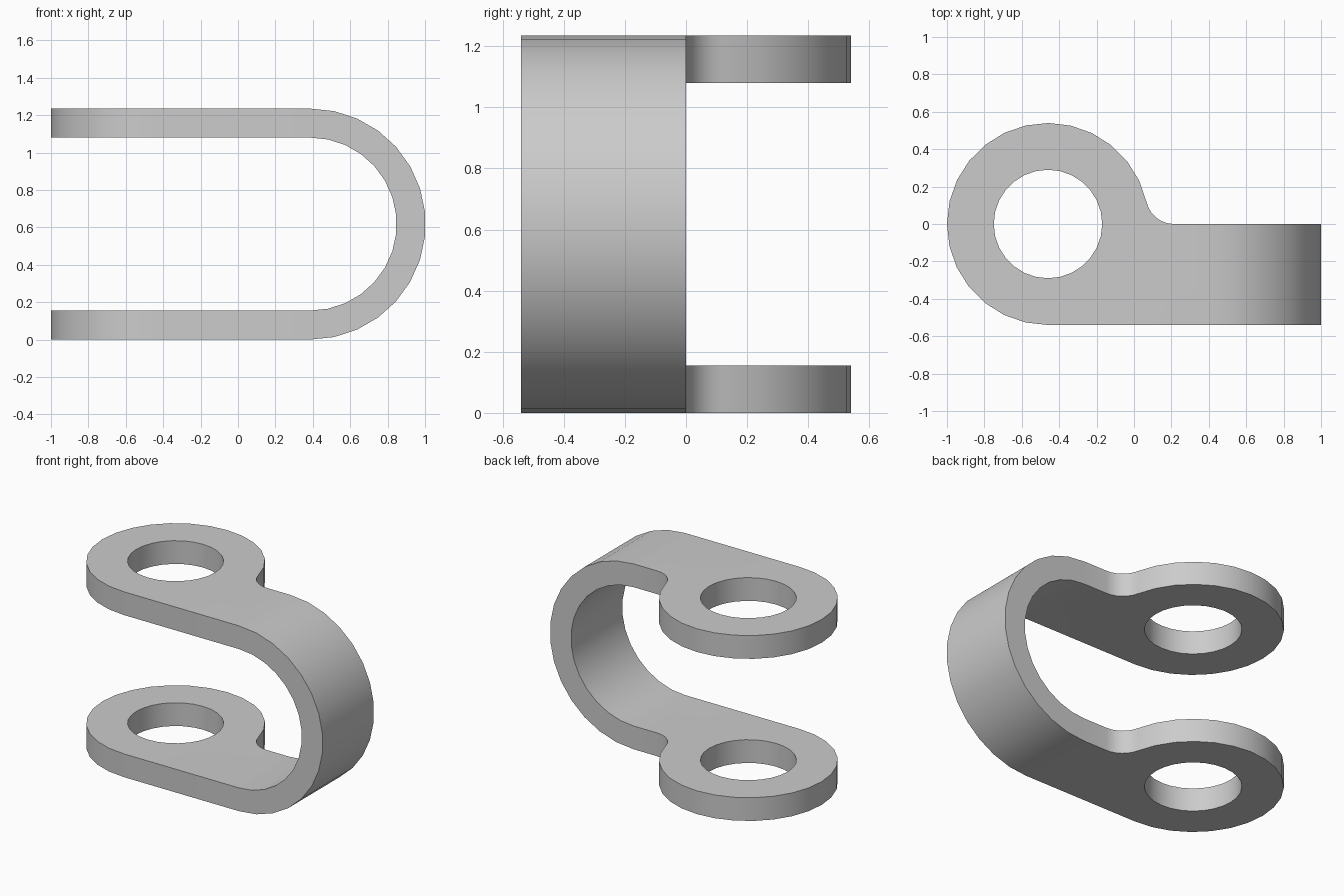
import bpy, bmesh
from math import sin, cos, radians, sqrt, atan2, degrees

cube = bpy.data.objects.get("Cube")
if cube:
    bpy.data.objects.remove(cube)

# Main dimensions
HEIGHT, THICK = 1.235, 0.155
RING_X, RING_R, HOLE_R = -0.46, 0.54, 0.29
FILLET_R = 0.15
BEND_R = HEIGHT / 2
BEND_STEPS = 15
BEND_X = 1 - BEND_R * cos(radians(90 / BEND_STEPS))


def arc(cx, cy, r, start, end, steps):
    angles = [radians(start + (end - start) * i / steps) for i in range(steps + 1)]
    return [(cx + r * cos(a), cy + r * sin(a)) for a in angles]


# Plate outline: ring edge, fillet into the straight arm, open arm end
fillet_x = RING_X + sqrt((RING_R + FILLET_R) ** 2 - FILLET_R ** 2)
touch = degrees(atan2(FILLET_R, fillet_x - RING_X))
outline = [(BEND_X, -RING_R), (BEND_X, 0)]
outline += arc(fillet_x, FILLET_R, FILLET_R, -90, touch - 180, 6)
outline += arc(RING_X, 0, RING_R, touch, 270, 20)[1:]
hole = arc(RING_X, 0, HOLE_R, 0, 360, 28)[:-1]

bm = bmesh.new()


def add_plate(z):
    edges = []
    for loop in (outline, hole):
        verts = [bm.verts.new((x, y, z)) for x, y in loop]
        edges += [bm.edges.new((v, verts[i - 1])) for i, v in enumerate(verts)]
    filled = bmesh.ops.triangle_fill(bm, use_beauty=True, edges=edges)["geom"]
    faces = [g for g in filled if isinstance(g, bmesh.types.BMFace)]
    raised = bmesh.ops.extrude_face_region(bm, geom=faces)["geom"]
    bmesh.ops.translate(bm, vec=(0, 0, THICK),
                        verts=[g for g in raised if isinstance(g, bmesh.types.BMVert)])


# Lower and upper plates, opened where the bend joins them
add_plate(0)
add_plate(HEIGHT - THICK)
ends = [f for f in bm.faces if all(abs(v.co.x - BEND_X) < 1e-4 for v in f.verts)]
bmesh.ops.delete(bm, geom=ends, context="FACES_ONLY")

# Half-round bend linking the plates
outer = arc(BEND_X, BEND_R, BEND_R, -90, 90, BEND_STEPS)
inner = arc(BEND_X, BEND_R, BEND_R - THICK, -90, 90, BEND_STEPS)
rows = []
for (ox, oz), (ix, iz) in zip(outer, inner):
    corners = ((ox, -RING_R, oz), (ox, 0, oz), (ix, 0, iz), (ix, -RING_R, iz))
    rows.append([bm.verts.new(c) for c in corners])
for a, b in zip(rows, rows[1:]):
    for i in range(4):
        bm.faces.new((a[i - 1], a[i], b[i], b[i - 1]))

bmesh.ops.remove_doubles(bm, verts=bm.verts, dist=0.0005)
bmesh.ops.recalc_face_normals(bm, faces=bm.faces)

mesh = bpy.data.meshes.new("clevis_bracket")
bm.to_mesh(mesh)
bm.free()
bracket = bpy.data.objects.new("clevis_bracket", mesh)
bpy.context.collection.objects.link(bracket)

# Plain grey metal
grey = bpy.data.materials.new("plain_grey")
grey.use_nodes = True
colour = (0.6, 0.6, 0.6, 1)
grey.diffuse_color = colour
grey.node_tree.nodes["Principled BSDF"].inputs["Base Color"].default_value = colour
mesh.materials.append(grey)

bpy.ops.object.select_all(action="DESELECT")
bracket.select_set(True)
bpy.context.view_layer.objects.active = bracket
bpy.ops.object.shade_smooth_by_angle(angle=radians(30))
